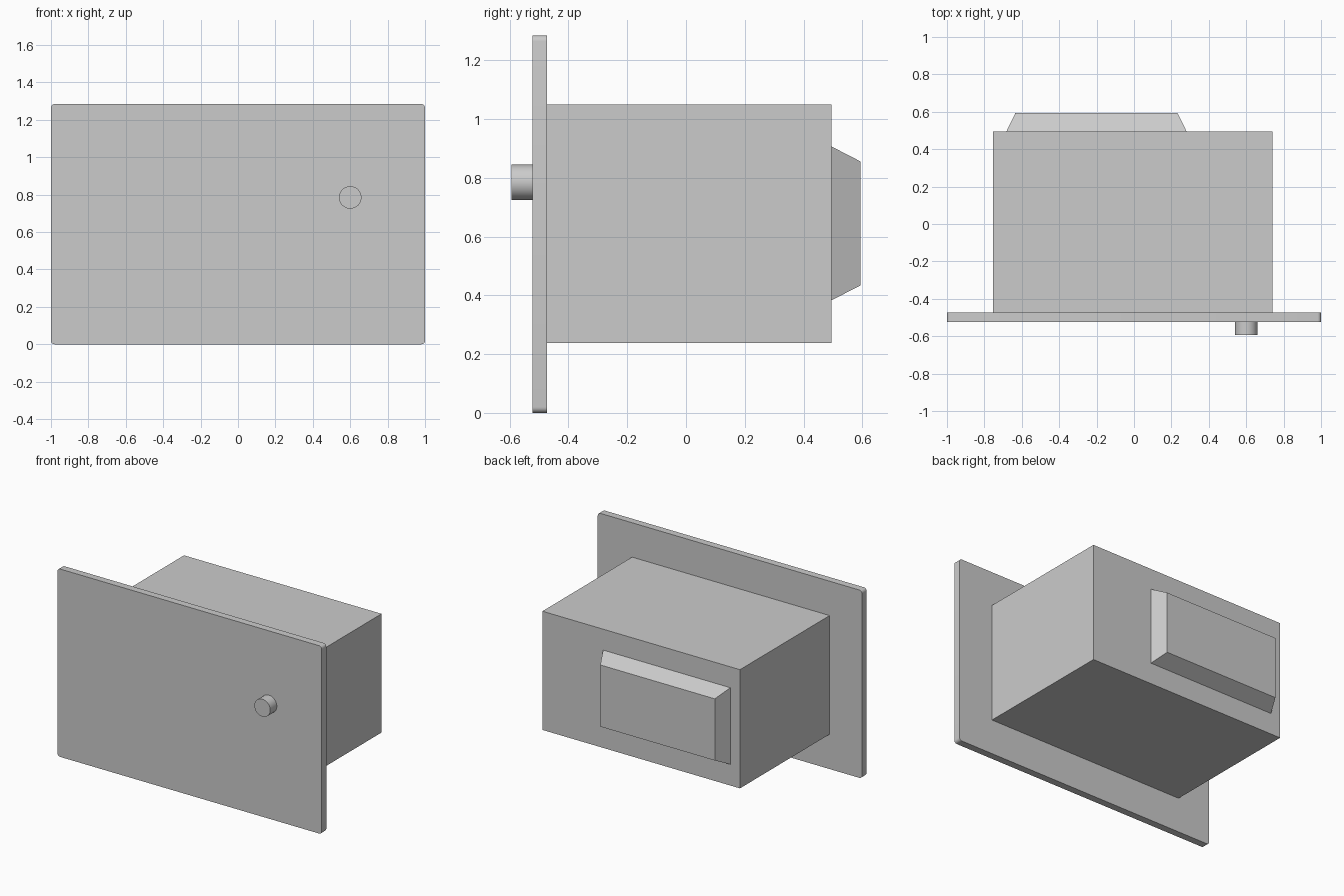
import bpy, bmesh, math
from mathutils import Matrix, Vector

if "Cube" in bpy.data.objects:
    bpy.data.objects.remove(bpy.data.objects["Cube"], do_unlink=True)

grey = bpy.data.materials.new("plain grey")
grey.use_nodes = True
colour = (0.6, 0.6, 0.6, 1)
grey.diffuse_color = colour
grey.node_tree.nodes["Principled BSDF"].inputs["Base Color"].default_value = colour


def finish(name, bm, smooth=False):
    mesh = bpy.data.meshes.new(name)
    bmesh.ops.recalc_face_normals(bm, faces=bm.faces)
    bm.to_mesh(mesh)
    bm.free()
    mesh.materials.append(grey)
    obj = bpy.data.objects.new(name, mesh)
    bpy.context.collection.objects.link(obj)
    if smooth:
        bpy.ops.object.select_all(action="DESELECT")
        obj.select_set(True)
        bpy.context.view_layer.objects.active = obj
        bpy.ops.object.shade_smooth_by_angle(angle=math.radians(30))
    return obj


def box(low, high):
    """Box between two opposite corners."""
    low, high = Vector(low), Vector(high)
    bm = bmesh.new()
    bmesh.ops.create_cube(bm, size=1)
    bmesh.ops.scale(bm, vec=high - low, verts=bm.verts)
    bmesh.ops.translate(bm, vec=(low + high) / 2, verts=bm.verts)
    return bm


PANEL_FRONT, PANEL_BACK, BODY_BACK, REAR = -0.523, -0.474, 0.495, 0.594

# Front panel with small rounded corners
bm = box((-1, PANEL_FRONT, 0), (1, PANEL_BACK, 1.285))
corners = [e for e in bm.edges
           if abs(e.verts[0].co.y - e.verts[1].co.y) > 0.01]
bmesh.ops.bevel(bm, geom=corners, offset=0.02, segments=5,
                profile=0.5, affect="EDGES")
finish("front_panel", bm, smooth=True)

# Main housing behind the panel
finish("housing", box((-0.755, PANEL_BACK, 0.238), (0.74, BODY_BACK, 1.05)))

# Rear cover, tapering towards the back
bm = box((-0.682, BODY_BACK, 0.383), (0.281, REAR, 0.907))
middle = Vector((-0.2, 0, 0.645))
for v in bm.verts:
    if v.co.y > BODY_BACK + 0.01:
        v.co.x -= math.copysign(0.048, v.co.x - middle.x)
        v.co.z -= math.copysign(0.051, v.co.z - middle.z)
finish("rear_cover", bm)

# Round knob on the panel
bm = bmesh.new()
place = (Matrix.Translation((0.6, (PANEL_FRONT - REAR) / 2, 0.785))
         @ Matrix.Rotation(math.pi / 2, 4, "X"))
bmesh.ops.create_cone(bm, cap_ends=True, segments=48, radius1=0.06,
                      radius2=0.06, depth=REAR + PANEL_FRONT, matrix=place)
finish("knob", bm, smooth=True)
